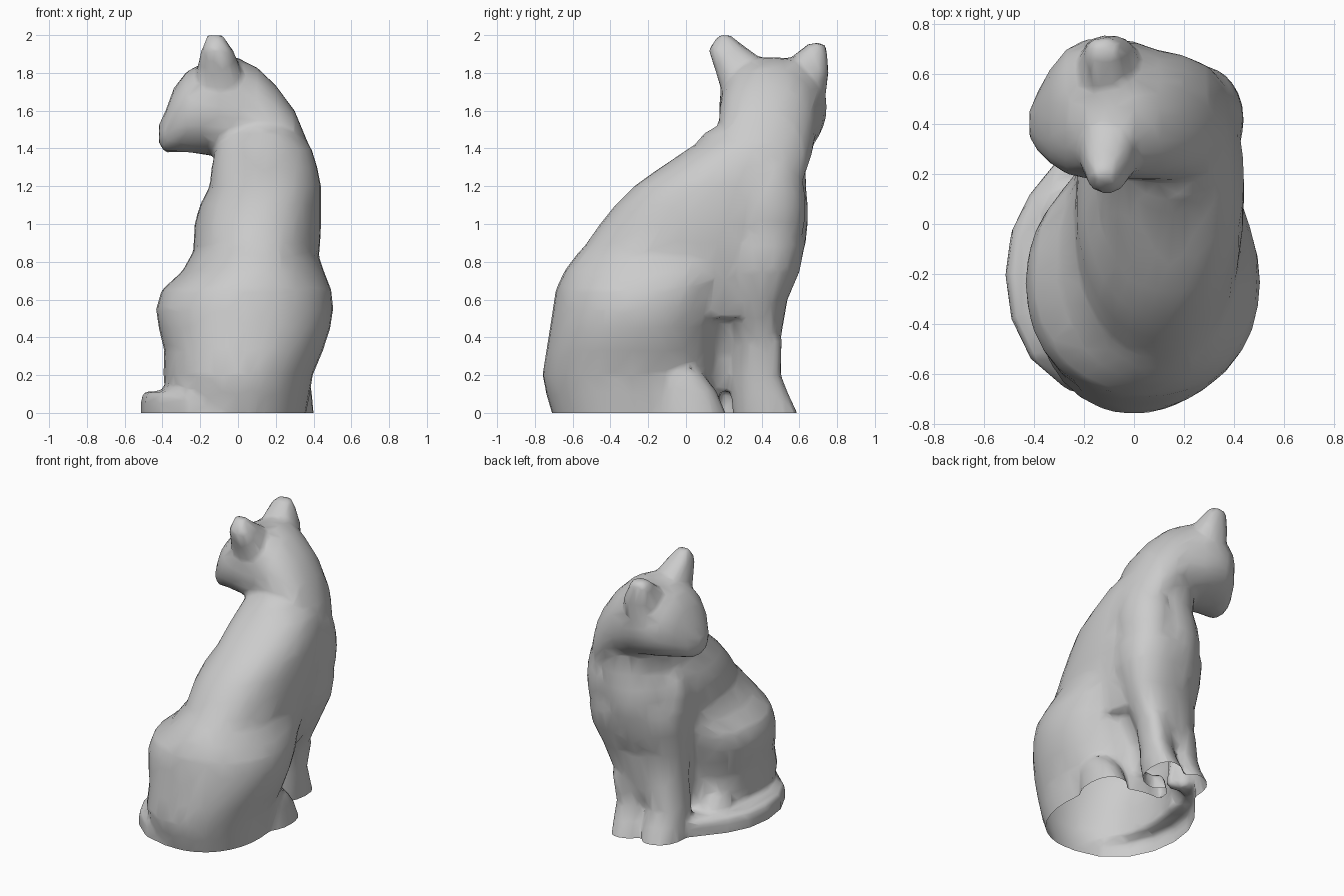
import bpy, bmesh, math
from mathutils import Vector

old = bpy.data.objects.get("Cube")
if old:
    bpy.data.objects.remove(old, do_unlink=True)

grey = bpy.data.materials.new("plain_grey")
grey.use_nodes = True
COLOUR = (0.6, 0.6, 0.6, 1.0)
grey.diffuse_color = COLOUR
grey.node_tree.nodes["Principled BSDF"].inputs["Base Color"].default_value = COLOUR


def loft(bm, rings, sides=32, power=2.0):
    """Closed skin through superellipse rings given as (centre, axis_u, axis_v)."""
    loops = []
    for centre, u, v in rings:
        loop = []
        for i in range(sides):
            a = 2 * math.pi * i / sides
            c, s = math.cos(a), math.sin(a)
            k = (abs(c) ** power + abs(s) ** power) ** (-1 / power)
            loop.append(bm.verts.new(Vector(centre) + Vector(u) * c * k + Vector(v) * s * k))
        loops.append(loop)
    faces = [bm.faces.new(loops[0]), bm.faces.new(loops[-1])]
    for a, b in zip(loops, loops[1:]):
        for i in range(sides):
            j = (i + 1) % sides
            faces.append(bm.faces.new((a[i], a[j], b[j], b[i])))
    bmesh.ops.recalc_face_normals(bm, faces=faces)


def upright(bm, rows, power=2.0, skew=0.0):
    """Rows of z, centre x, centre y, radius x, radius y; skew slants the width toward y."""
    loft(bm, [((x, y, z), (rx, rx * skew, 0), (0, ry, 0)) for z, x, y, rx, ry in rows],
         power=power)


def ball(bm, centre, radii):
    made = bmesh.ops.create_uvsphere(bm, u_segments=24, v_segments=14, radius=1)
    for v in made["verts"]:
        v.co = Vector(centre) + Vector([v.co[i] * radii[i] for i in range(3)])


bm = bmesh.new()

# Torso, from the middle of the back up into the neck
upright(bm, [
    (0.50, 0.08, -0.02, 0.28, 0.50), (0.70, 0.09, -0.02, 0.32, 0.60),
    (0.80, 0.095, 0.00, 0.33, 0.605), (0.90, 0.10, 0.055, 0.335, 0.58),
    (1.00, 0.105, 0.095, 0.335, 0.55), (1.10, 0.12, 0.135, 0.32, 0.51),
    (1.20, 0.145, 0.18, 0.295, 0.455), (1.30, 0.14, 0.25, 0.28, 0.385),
    (1.40, 0.135, 0.32, 0.255, 0.305), (1.50, 0.11, 0.41, 0.21, 0.24),
    (1.60, 0.08, 0.43, 0.14, 0.16)], power=2.2)

# Filled nape where the neck meets the back
ball(bm, (0.14, 0.28, 1.37), (0.23, 0.24, 0.17))

# Hindquarters
upright(bm, [
    (-0.08, -0.01, -0.27, 0.36, 0.42), (0.00, -0.01, -0.27, 0.37, 0.44),
    (0.10, 0.00, -0.28, 0.38, 0.46), (0.20, 0.00, -0.29, 0.395, 0.47),
    (0.33, 0.03, -0.28, 0.42, 0.46), (0.45, 0.035, -0.26, 0.455, 0.46),
    (0.55, 0.035, -0.235, 0.47, 0.47), (0.65, 0.045, -0.205, 0.45, 0.485),
    (0.75, 0.08, -0.12, 0.375, 0.525), (0.85, 0.09, -0.02, 0.33, 0.55),
    (0.95, 0.09, 0.00, 0.25, 0.44)], power=2.15)

# Belly between the thighs and the forelegs
upright(bm, [
    (0.12, 0.00, 0.12, 0.14, 0.16), (0.30, 0.00, 0.13, 0.17, 0.20),
    (0.60, 0.06, 0.14, 0.26, 0.24), (0.80, 0.09, 0.15, 0.29, 0.26)])

# Chest narrowing toward the forelegs
upright(bm, [
    (0.22, 0.00, 0.35, 0.20, 0.11), (0.33, 0.015, 0.345, 0.225, 0.14),
    (0.60, 0.075, 0.34, 0.285, 0.19), (0.75, 0.095, 0.35, 0.32, 0.245),
    (0.90, 0.10, 0.355, 0.33, 0.27), (1.05, 0.10, 0.345, 0.27, 0.24),
    (1.18, 0.11, 0.32, 0.16, 0.16)], power=2.3, skew=0.15)

# Shoulders
ball(bm, (0.265, 0.42, 1.09), (0.175, 0.215, 0.36))
ball(bm, (-0.08, 0.32, 0.95), (0.15, 0.16, 0.26))

# Forelegs with flared paws, slanted in plan
for x, y in ((-0.11, 0.345), (0.115, 0.37)):
    upright(bm, [
        (-0.08, x - 0.01, y + 0.06, 0.12, 0.175), (0.00, x - 0.01, y + 0.05, 0.12, 0.165),
        (0.10, x, y + 0.02, 0.12, 0.145), (0.20, x, y, 0.12, 0.125),
        (0.40, x + 0.03, y, 0.125, 0.13)], power=2.4, skew=0.3)

# Hind paws
for x in (0.28, -0.25):
    upright(bm, [
        (-0.08, x, 0.03, 0.13, 0.19), (0.00, x, 0.03, 0.12, 0.18),
        (0.12, x, 0.00, 0.11, 0.16), (0.22, x, -0.06, 0.09, 0.14)], power=2.3)

# Head and neck, lofted from the nose back to the shoulder
head = [
    (-0.42, 0.40, 1.475, 0.05, 0.05), (-0.385, 0.41, 1.485, 0.12, 0.11),
    (-0.34, 0.43, 1.55, 0.185, 0.17), (-0.27, 0.45, 1.595, 0.25, 0.215),
    (-0.19, 0.46, 1.61, 0.28, 0.24), (-0.10, 0.46, 1.62, 0.285, 0.265),
    (0.00, 0.455, 1.60, 0.275, 0.28), (0.10, 0.435, 1.55, 0.26, 0.28),
    (0.20, 0.425, 1.455, 0.25, 0.28), (0.30, 0.40, 1.33, 0.23, 0.27),
    (0.37, 0.38, 1.23, 0.17, 0.20)]
loft(bm, [((x, y, z), (0, ry, 0), (0, 0, rz)) for x, y, z, ry, rz in head], power=2.2)

# Blunt ears, each on a broad ridge rising from the crown
upright(bm, [
    (1.66, -0.09, 0.33, 0.13, 0.13), (1.80, -0.10, 0.30, 0.12, 0.14),
    (1.87, -0.105, 0.27, 0.10, 0.135), (1.92, -0.11, 0.23, 0.085, 0.11),
    (1.95, -0.115, 0.215, 0.065, 0.08), (2.00, -0.12, 0.205, 0.045, 0.03)], power=2.6)
upright(bm, [
    (1.62, -0.09, 0.60, 0.12, 0.13), (1.80, -0.10, 0.61, 0.12, 0.145),
    (1.87, -0.11, 0.645, 0.095, 0.105), (1.92, -0.12, 0.675, 0.075, 0.07),
    (1.96, -0.12, 0.695, 0.05, 0.04)], power=2.6)

# Flat-topped tail wrapped round to the forepaws
path = [Vector(p) for p in (
    (0.10, -0.58), (-0.08, -0.605), (-0.22, -0.57), (-0.33, -0.475), (-0.39, -0.35),
    (-0.41, -0.20), (-0.39, -0.06), (-0.33, 0.06), (-0.24, 0.17), (-0.15, 0.28))]
rings = []
for i, p in enumerate(path):
    d = (path[min(i + 1, len(path) - 1)] - path[max(i - 1, 0)]).normalized()
    rings.append(((p.x, p.y, 0.01), (-d.y * 0.105, d.x * 0.105, 0), (0, 0, 0.105)))
loft(bm, rings, power=7)

# Fuse the parts into one skin
mesh = bpy.data.meshes.new("seated_cat")
bm.to_mesh(mesh)
bm.free()
mesh.materials.append(grey)
cat = bpy.data.objects.new("seated_cat", mesh)
bpy.context.collection.objects.link(cat)
fuse = cat.modifiers.new("fuse", 'REMESH')
fuse.mode = 'VOXEL'
fuse.voxel_size = 0.018
soften = cat.modifiers.new("soften", 'SMOOTH')
soften.factor = 0.5
soften.iterations = 8
reduce = cat.modifiers.new("reduce", 'DECIMATE')
reduce.ratio = 0.05
deps = bpy.context.evaluated_depsgraph_get()
skin = bpy.data.meshes.new_from_object(cat.evaluated_get(deps))
cat.modifiers.clear()

# Trim level with the ground, leaving the base open
bm = bmesh.new()
bm.from_mesh(skin)
bmesh.ops.bisect_plane(bm, geom=bm.verts[:] + bm.edges[:] + bm.faces[:],
                       plane_co=(0, 0, 0), plane_no=(0, 0, 1), clear_inner=True)
bm.to_mesh(skin)
bm.free()
cat.data = skin
if not skin.materials:
    skin.materials.append(grey)

bpy.ops.object.select_all(action='DESELECT')
cat.select_set(True)
bpy.context.view_layer.objects.active = cat
bpy.ops.object.shade_smooth_by_angle(angle=math.radians(40))
